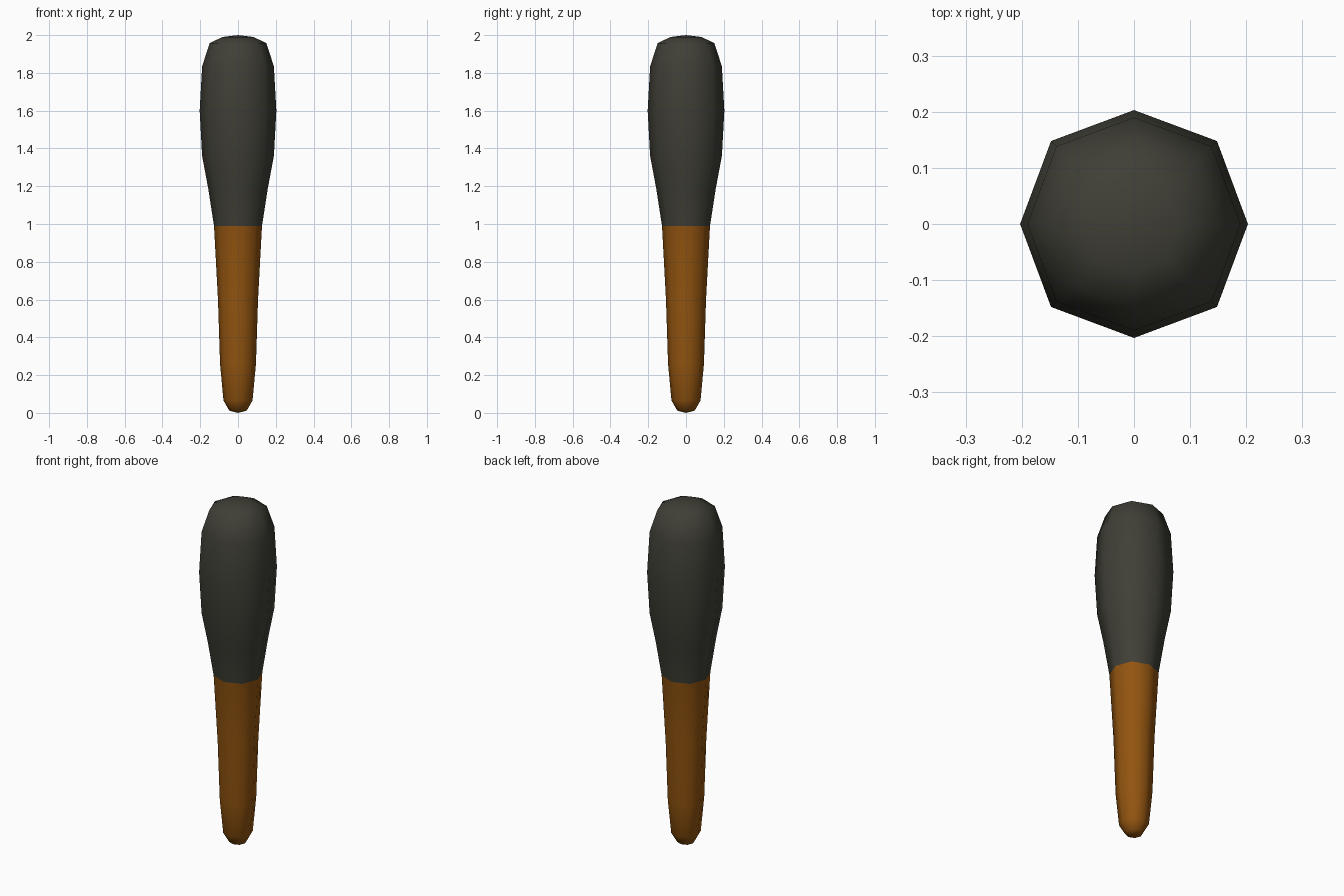
import bpy, bmesh, math

if "Cube" in bpy.data.objects:
    bpy.data.objects.remove(bpy.data.objects["Cube"])

SIDES = 8
SPLIT = 0.99  # height where the handle meets the head


def material(name, rgb):
    m = bpy.data.materials.new(name)
    m.diffuse_color = (*rgb, 1)
    m.use_nodes = True
    m.node_tree.nodes["Principled BSDF"].inputs["Base Color"].default_value = m.diffuse_color
    return m


# (radius, height) rings between the two end points
profile = [(0.046, 0.012), (0.077, 0.066), (0.095, 0.26), (0.106, 0.60),
           (0.127, SPLIT), (0.158, 1.19), (0.19, 1.36), (0.203, 1.60),
           (0.19, 1.835), (0.15, 1.957), (0.083, 1.99)]

bm = bmesh.new()
rings = []
for r, z in profile:
    ring = []
    for i in range(SIDES):
        a = 2 * math.pi * i / SIDES
        k = r * (1.03 if i % 2 else 1.0)  # corners sit slightly further out
        ring.append(bm.verts.new((k * math.cos(a), k * math.sin(a), z)))
    rings.append(ring)

# Rounded ends
bottom = bm.verts.new((0, 0, 0))
top = bm.verts.new((0, 0, 2))
for i in range(SIDES):
    j = (i + 1) % SIDES
    bm.faces.new((bottom, rings[0][j], rings[0][i]))
    bm.faces.new((top, rings[-1][i], rings[-1][j]))
    for lo, hi in zip(rings, rings[1:]):
        bm.faces.new((lo[i], lo[j], hi[j], hi[i]))

# Smooth shading, head coloured by height
for f in bm.faces:
    f.smooth = True
    f.material_index = int(f.calc_center_median().z > SPLIT)

mesh = bpy.data.meshes.new("club")
bm.to_mesh(mesh)
bm.free()
mesh.materials.append(material("brown handle", (0.29, 0.09, 0.005)))
mesh.materials.append(material("dark grey head", (0.050, 0.049, 0.037)))
bpy.context.collection.objects.link(bpy.data.objects.new("club", mesh))
